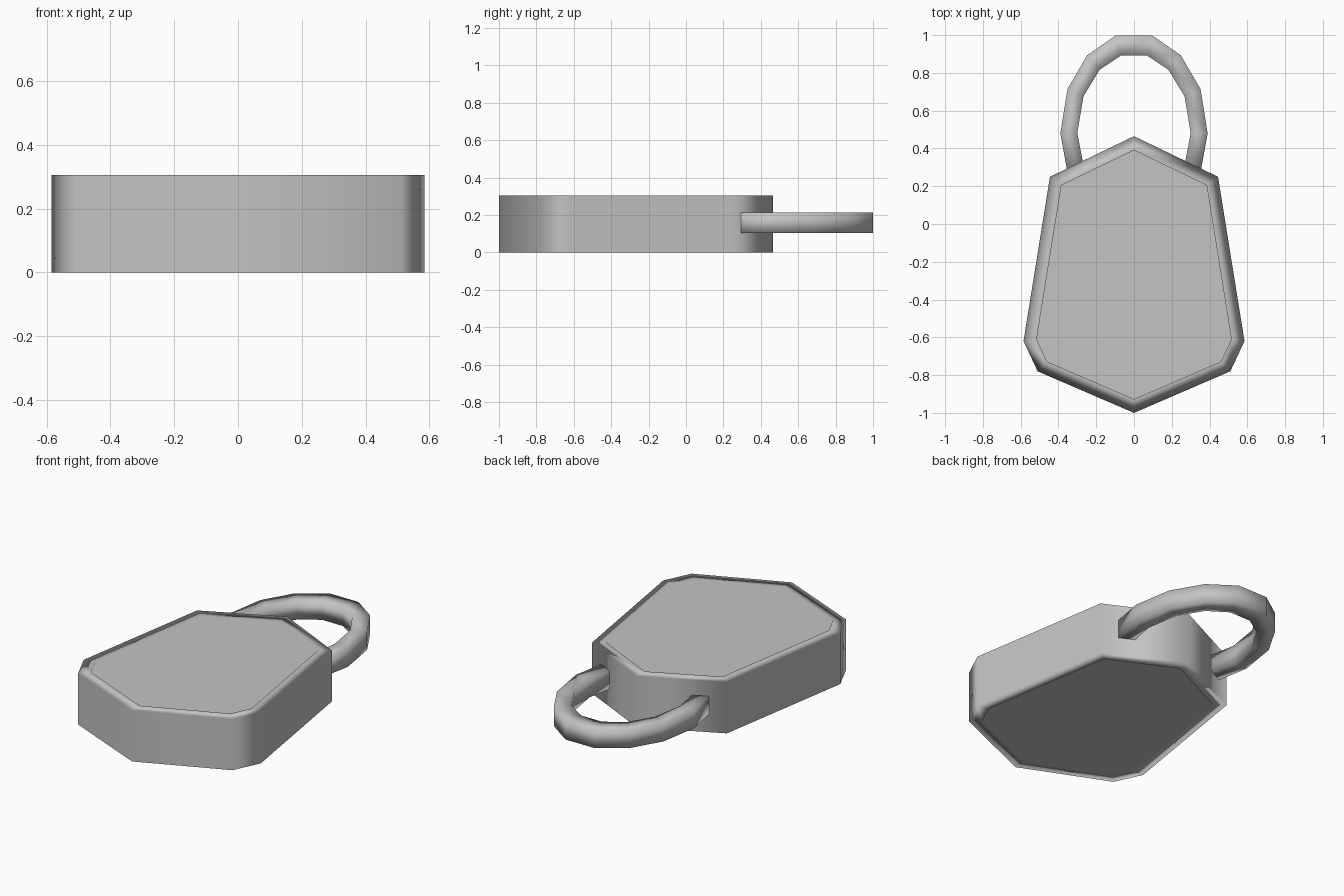
import bpy
import bmesh
from mathutils import Vector

cube = bpy.data.objects.get("Cube")
if cube:
    bpy.data.objects.remove(cube, do_unlink=True)

HEIGHT = 0.305
RECESS = 0.04

metal = bpy.data.materials.new("plain_grey")
metal.use_nodes = True
grey = (0.55, 0.55, 0.55, 1)
metal.diffuse_color = grey
metal.node_tree.nodes["Principled BSDF"].inputs["Base Color"].default_value = grey


def add_object(name, bm):
    bmesh.ops.recalc_face_normals(bm, faces=bm.faces[:])
    for face in bm.faces:
        face.smooth = True
    mesh = bpy.data.meshes.new(name)
    bm.to_mesh(mesh)
    bm.free()
    mesh.materials.append(metal)
    obj = bpy.data.objects.new(name, mesh)
    bpy.context.collection.objects.link(obj)
    return obj


# Lock body: extruded outline with a rim around a sunken panel on both sides
half = [(0, -1), (0.51, -0.78), (0.585, -0.62), (0.445, 0.25), (0, 0.465)]
outline = half + [(-x, y) for x, y in half[-2:0:-1]]
bm = bmesh.new()
base = bm.faces.new([bm.verts.new((x, y, 0)) for x, y in outline])
top = bmesh.ops.extrude_face_region(bm, geom=[base], use_keep_orig=True)["geom"]
bmesh.ops.translate(bm, vec=(0, 0, HEIGHT),
                    verts=[v for v in top if isinstance(v, bmesh.types.BMVert)])
bmesh.ops.recalc_face_normals(bm, faces=bm.faces[:])
for cap in [f for f in bm.faces if abs(f.normal.z) > 0.9]:
    inward = Vector((0, 0, -RECESS if cap.normal.z > 0 else RECESS))
    bmesh.ops.inset_region(bm, faces=[cap], thickness=0.067, use_even_offset=True)
    panel = bmesh.ops.extrude_discrete_faces(bm, faces=[cap])["faces"][0]
    bmesh.ops.translate(bm, vec=inward, verts=panel.verts[:])
body = add_object("lock_body", bm)
weighted = body.modifiers.new("soft_rim", "WEIGHTED_NORMAL")
weighted.weight = 100

# Shackle: square bar swept along an arch, its ends sunk into the body
arm = [(0.30, 0.24), (0.345, 0.48), (0.31, 0.695), (0.215, 0.855), (0.083, 0.945)]
path = [Vector((x, y, HEIGHT / 2 + 0.007)) for x, y in arm]
path += [Vector((-p.x, p.y, p.z)) for p in reversed(path)]
corners = [(1, 1), (-1, 1), (-1, -1), (1, -1)]
bm = bmesh.new()
rings = []
for i, point in enumerate(path):
    ahead = path[min(i + 1, len(path) - 1)] - point
    behind = point - path[max(i - 1, 0)]
    along = ahead.normalized() + behind.normalized()
    out = Vector((along.y, -along.x, 0)).normalized()
    out = Vector((out.x * 0.045, out.y * 0.056, 0))
    rings.append([bm.verts.new(point + out * a + Vector((0, 0, 0.055 * b)))
                  for a, b in corners])
for first, second in zip(rings, rings[1:]):
    for k in range(4):
        n = (k + 1) % 4
        bm.faces.new((first[k], first[n], second[n], second[k]))
for end in (rings[0], rings[-1]):
    bm.faces.new(end)
add_object("shackle", bm)
